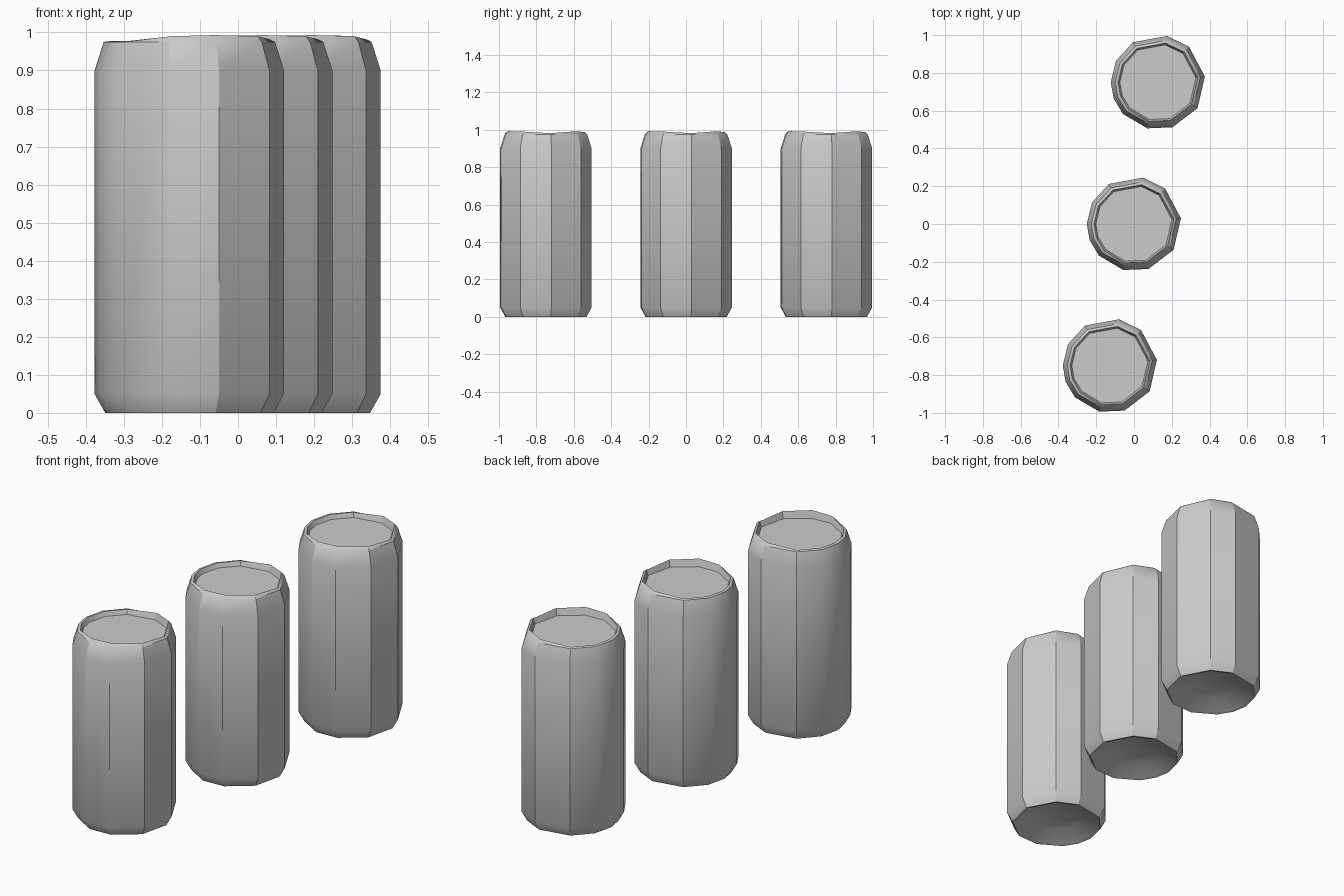
import bpy, bmesh
from math import sin, cos, radians

if "Cube" in bpy.data.objects:
    bpy.data.objects.remove(bpy.data.objects["Cube"])

# Uneven low-poly cross-section: (angle in degrees, height of the rolled rim there)
SIDES = [(7, .982), (49, .992), (79, .988), (122, .978), (153, .977), (180, .977),
         (200, .977), (222, .978), (257, .99), (288, .993), (327, .99)]

# (radius, z) from base dome centre outward, up the wall, over the rim to the lid;
# z None = uneven rim height
PROFILE = [(.13, .045), (.205, .005), (.222, 0), (.25, .05), (.25, .9),
           (.226, .975), (.212, None), (.202, .955)]


def make_can(name, x, y):
    bm = bmesh.new()
    rings = []
    for r, z in PROFILE:
        rings.append([bm.verts.new((r * cos(radians(a)), r * sin(radians(a)),
                                    rim if z is None else z)) for a, rim in SIDES])
    n = len(SIDES)
    for low, high in zip(rings, rings[1:]):
        for i in range(n):
            j = (i + 1) % n
            bm.faces.new((low[i], low[j], high[j], high[i]))
    # Recessed base and lid
    bm.faces.new(rings[0][::-1])
    bm.faces.new(rings[-1])
    mesh = bpy.data.meshes.new(name)
    bm.to_mesh(mesh)
    bm.free()
    can = bpy.data.objects.new(name, mesh)
    can.location = (x, y, 0)
    bpy.context.collection.objects.link(can)
    # Narrow facets blend, wide ones stay crisp
    bpy.ops.object.select_all(action='DESELECT')
    can.select_set(True)
    bpy.context.view_layer.objects.active = can
    bpy.ops.object.shade_smooth_by_angle(angle=radians(30))


# Row of three cans, each stepped sideways
for label, step in (("front", -1), ("middle", 0), ("back", 1)):
    make_can(label + "_can", step * .127, step * .75)
